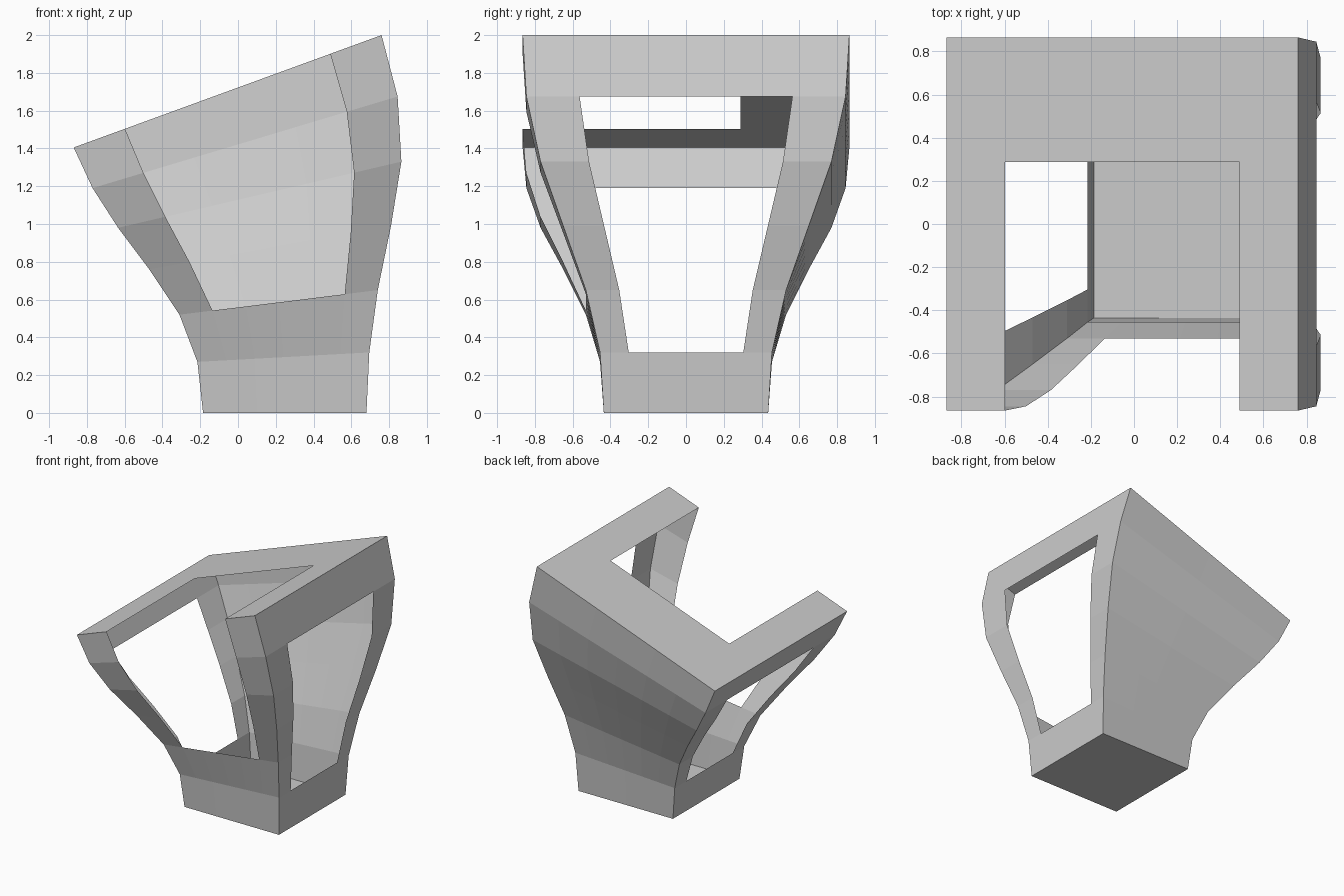
import bpy, bmesh

if "Cube" in bpy.data.objects:
    bpy.data.objects.remove(bpy.data.objects["Cube"])

N = 6  # cells across every side

# Tilted square rings, bottom to top: left x, left z, right x, right z, half depth
RINGS = [
    (-0.185, 0.00, 0.68, 0.00, 0.435),
    (-0.215, 0.27, 0.695, 0.32, 0.455),
    (-0.31, 0.52, 0.74, 0.65, 0.53),
    (-0.47, 0.76, 0.81, 0.99, 0.65),
    (-0.635, 0.98, 0.865, 1.33, 0.77),
    (-0.77, 1.19, 0.845, 1.675, 0.845),
    (-0.87, 1.405, 0.76, 2.00, 0.865),
]
LAST = len(RINGS) - 1

bm = bmesh.new()
cache = {}


def vert(k, i, j):
    """Vertex on ring k at grid cell corner i (along x), j (along y)."""
    if (k, i, j) not in cache:
        lx, lz, rx, rz, w = RINGS[k]
        u, v = i / N, 2 * j / N - 1
        cache[k, i, j] = bm.verts.new((lx + (rx - lx) * u, v * w, lz + (rz - lz) * u))
    return cache[k, i, j]


# Walls: each side path runs counter-clockwise seen from above,
# with the first and last ring band of its window (None = solid)
sides = [
    (lambda t: (t, 0), (2, LAST)),          # front, open to the rim
    (lambda t: (N, t), (1, LAST - 1)),      # right
    (lambda t: (N - t, N), None),           # back
    (lambda t: (0, N - t), (1, LAST - 1)),  # left
]
for path, window in sides:
    for k in range(LAST):
        for t in range(N):
            if window and window[0] <= k < window[1] and 1 <= t < N - 1:
                continue
            a, b = path(t), path(t + 1)
            bm.faces.new((vert(k, *a), vert(k, *b), vert(k + 1, *b), vert(k + 1, *a)))

# Solid floor and sloping top with a notch open to the front
for i in range(N):
    for j in range(N):
        cell = [(i, j), (i + 1, j), (i + 1, j + 1), (i, j + 1)]
        bm.faces.new([vert(0, *c) for c in reversed(cell)])
        if not (1 <= i < N - 1 and j < 4):
            bm.faces.new([vert(LAST, *c) for c in cell])

mesh = bpy.data.meshes.new("flared_open_shell")
bm.to_mesh(mesh)
bm.free()
shell = bpy.data.objects.new("flared_open_shell", mesh)
bpy.context.collection.objects.link(shell)
